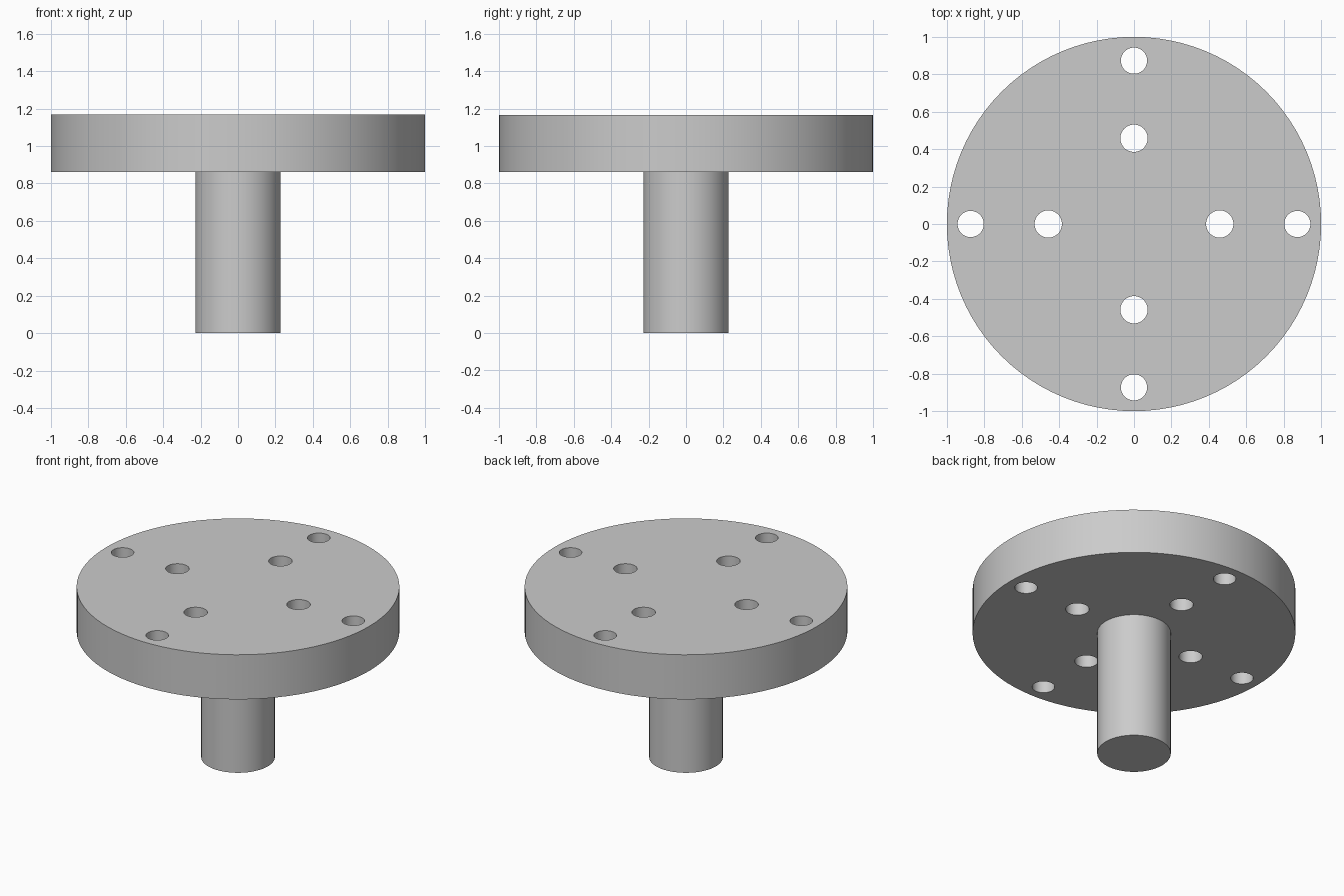
import bpy
import bmesh
import math
from mathutils import Matrix, Vector

cube = bpy.data.objects.get("Cube")
if cube:
    bpy.data.objects.remove(cube, do_unlink=True)

GREY = (0.6, 0.6, 0.6, 1)
grey = bpy.data.materials.new("plain_grey")
grey.use_nodes = True
grey.diffuse_color = GREY
grey.node_tree.nodes["Principled BSDF"].inputs["Base Color"].default_value = GREY

PLATE_BOTTOM, PLATE_TOP = 0.862, 1.167


def cylinders(name, items, z0, z1, segments):
    """One object holding upright cylinders given as (x, y, radius)."""
    bm = bmesh.new()
    for x, y, r in items:
        bmesh.ops.create_cone(bm, cap_ends=True, segments=segments, radius1=r, radius2=r,
                              depth=z1 - z0,
                              matrix=Matrix.Translation((x, y, (z0 + z1) / 2)))
    mesh = bpy.data.meshes.new(name)
    bm.to_mesh(mesh)
    bm.free()
    mesh.materials.append(grey)
    obj = bpy.data.objects.new(name, mesh)
    bpy.context.collection.objects.link(obj)
    return obj


def smooth(obj):
    bpy.ops.object.select_all(action="DESELECT")
    obj.select_set(True)
    bpy.context.view_layer.objects.active = obj
    bpy.ops.object.shade_smooth_by_angle(angle=math.radians(30))


# Round plate and the shaft below it
plate = cylinders("round_plate", [(0, 0, 1)], PLATE_BOTTOM, PLATE_TOP, 96)
shaft = cylinders("shaft", [(0, 0, 0.228)], 0, PLATE_BOTTOM, 64)

# Two rings of four through holes
holes = []
for distance, radius in ((0.458, 0.073), (0.873, 0.07)):
    for quarter in range(4):
        p = Matrix.Rotation(quarter * math.pi / 2, 3, "Z") @ Vector((distance, 0, 0))
        holes.append((p.x, p.y, radius))
cutter = cylinders("hole_cutter", holes, PLATE_BOTTOM - 0.1, PLATE_TOP + 0.1, 48)
cutter.hide_render = True

# Drill the plate, then drop the cutter
drill = plate.modifiers.new("drill_holes", "BOOLEAN")
drill.operation = "DIFFERENCE"
drill.solver = "EXACT"
drill.object = cutter
bpy.context.view_layer.objects.active = plate
bpy.ops.object.modifier_apply(modifier=drill.name)
bpy.data.objects.remove(cutter, do_unlink=True)

smooth(plate)
smooth(shaft)
